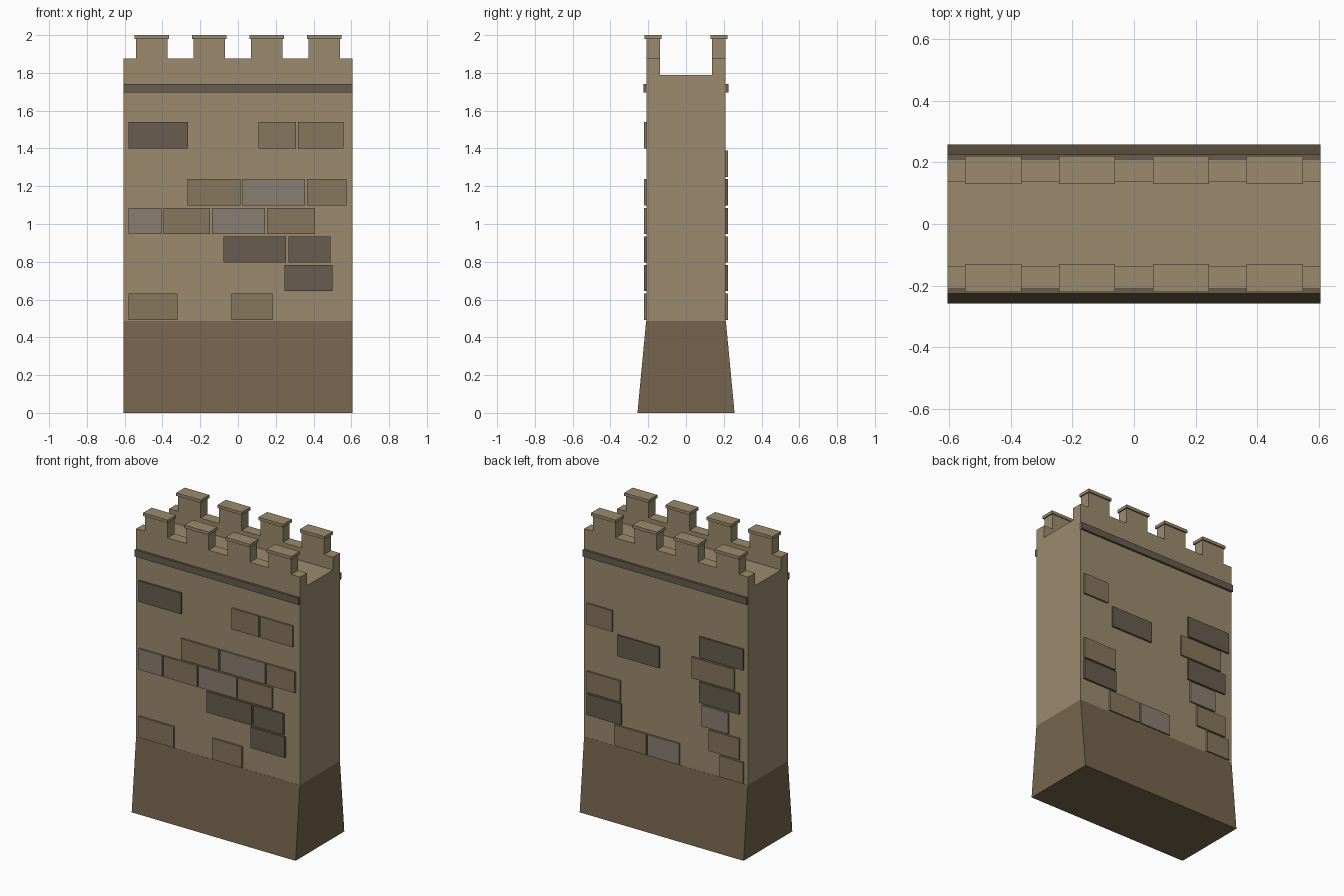
import bpy
import bmesh

if "Cube" in bpy.data.objects:
    bpy.data.objects.remove(bpy.data.objects["Cube"])


def make_material(name, rgb):
    # picture colours are sRGB, diffuse_color is linear
    m = bpy.data.materials.new(name)
    m.diffuse_color = [(c / 255) ** 2.2 for c in rgb] + [1]
    m.use_nodes = True
    m.node_tree.nodes["Principled BSDF"].inputs["Base Color"].default_value = m.diffuse_color
    return m


WALL = make_material("wall_stone", (155, 138, 109))
PLINTH = make_material("plinth_stone", (117, 101, 79))
DARK = make_material("dark_stone", (104, 93, 80))
TAN = make_material("tan_stone", (134, 118, 92))
GREY = make_material("grey_stone", (138, 124, 112))

HALF_X, WALL_Y, WALL_BASE = 0.605, 0.21, 0.487


def finish(name, bm, material):
    bmesh.ops.recalc_face_normals(bm, faces=bm.faces)
    mesh = bpy.data.meshes.new(name)
    bm.to_mesh(mesh)
    bm.free()
    mesh.materials.append(material)
    obj = bpy.data.objects.new(name, mesh)
    bpy.context.collection.objects.link(obj)
    return obj


def extrude_x(name, profile, material):
    """Extrude a closed (y, z) profile along the wall's length."""
    bm = bmesh.new()
    face = bm.faces.new([bm.verts.new((-HALF_X, y, z)) for y, z in profile])
    ext = bmesh.ops.extrude_face_region(bm, geom=[face])
    moved = [v for v in ext["geom"] if isinstance(v, bmesh.types.BMVert)]
    bmesh.ops.translate(bm, verts=moved, vec=(2 * HALF_X, 0, 0))
    return finish(name, bm, material)


def box(name, x0, x1, y0, y1, z0, z1, material):
    bm = bmesh.new()
    bmesh.ops.create_cube(bm, size=1)
    bmesh.ops.scale(bm, verts=bm.verts, vec=(x1 - x0, y1 - y0, z1 - z0))
    bmesh.ops.translate(bm, verts=bm.verts,
                        vec=((x0 + x1) / 2, (y0 + y1) / 2, (z0 + z1) / 2))
    return finish(name, bm, material)


def side_box(name, side, x0, x1, inner, outer, z0, z1, material):
    """Box on the front (side -1) or back (side 1) of the wall."""
    y0, y1 = sorted((side * inner, side * outer))
    return box(name, x0, x1, y0, y1, z0, z1, material)


# Battered plinth
extrude_x("plinth", [(-0.257, 0), (0.257, 0), (WALL_Y + 0.001, WALL_BASE),
                     (-WALL_Y - 0.001, WALL_BASE)], PLINTH)

# Wall body with walkway sunk between two parapets
extrude_x("wall", [(-WALL_Y, WALL_BASE), (WALL_Y, WALL_BASE), (WALL_Y, 1.875),
                   (0.137, 1.875), (0.137, 1.79), (-0.137, 1.79),
                   (-0.137, 1.875), (-WALL_Y, 1.875)], WALL)

# Raised stones: (row, x start, x end, material)
front_stones = [
    (0, -0.58, -0.32, TAN), (0, -0.035, 0.183, TAN),
    (1, 0.246, 0.50, DARK),
    (2, -0.077, 0.254, DARK), (2, 0.267, 0.489, DARK),
    (3, -0.58, -0.405, GREY), (3, -0.394, -0.148, TAN),
    (3, -0.138, 0.143, GREY), (3, 0.153, 0.407, TAN),
    (4, -0.267, 0.013, TAN), (4, 0.024, 0.354, GREY), (4, 0.365, 0.574, TAN),
    (6, -0.58, -0.265, DARK), (6, 0.108, 0.307, TAN), (6, 0.317, 0.558, TAN),
]
back_stones = [
    (0, -0.576, -0.402, TAN), (0, -0.103, 0.13, GREY), (0, 0.14, 0.376, TAN),
    (1, -0.546, -0.321, TAN), (1, 0.325, 0.58, DARK),
    (2, -0.465, -0.27, GREY), (2, 0.332, 0.58, TAN),
    (3, -0.546, -0.251, DARK),
    (4, -0.51, -0.196, TAN), (4, 0.044, 0.354, DARK),
    (5, -0.576, -0.251, DARK), (5, 0.391, 0.58, TAN),
]

for side, label, stones in ((-1, "front", front_stones), (1, "back", back_stones)):
    # String course below the parapet
    side_box(f"{label}_string_course", side, -HALF_X, HALF_X,
             0.20, 0.225, 1.695, 1.74, DARK)

    # Merlons with overhanging caps
    for i in range(4):
        x = -0.456 + 0.304 * i
        side_box(f"{label}_merlon", side, x - 0.083, x + 0.083,
                 0.137, WALL_Y, 1.875, 1.98, WALL)
        side_box(f"{label}_merlon_cap", side, x - 0.091, x + 0.091,
                 0.13, 0.22, 1.98, 2.0, WALL)

    # Facing stones
    for row, x0, x1, material in stones:
        z = 0.493 + 0.151 * row
        side_box(f"{label}_stone", side, x0, x1, 0.20, 0.222, z, z + 0.14, material)
